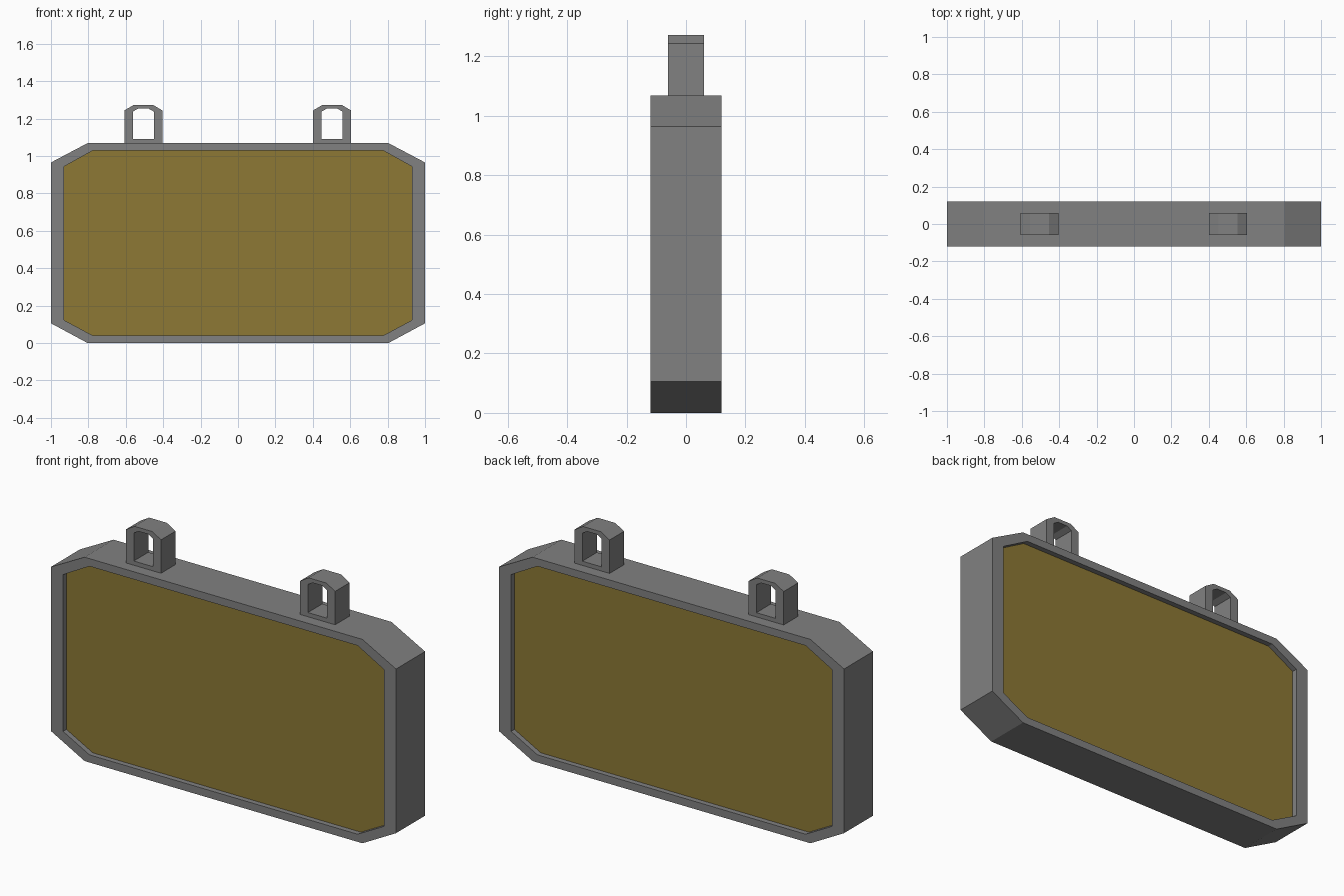
import bpy
import bmesh

cube = bpy.data.objects.get("Cube")
if cube:
    bpy.data.objects.remove(cube)


def material(name, rgb):
    mat = bpy.data.materials.new(name)
    mat.use_nodes = True
    color = (*rgb, 1)
    mat.diffuse_color = color
    mat.node_tree.nodes["Principled BSDF"].inputs["Base Color"].default_value = color
    return mat


GREY = material("grey metal", (0.22, 0.22, 0.22))
OCHRE = material("ochre panel", (0.266, 0.19, 0.036))


def octagon(x, corner_x, low, corner_low, corner_high, high):
    right = [(corner_x, low), (x, corner_low), (x, corner_high), (corner_x, high)]
    return right + [(-px, pz) for px, pz in reversed(right)]


def arch(x, top_x, low, shoulder, high):
    right = [(x, low), (x, shoulder), (top_x, high)]
    return right + [(-px, pz) for px, pz in reversed(right)]


def loft(name, sections, closed, x=0):
    """Bridge successive (outline, y) sections; close into a ring or cap both ends."""
    bm = bmesh.new()
    rows = [[bm.verts.new((px, y, pz)) for px, pz in outline] for outline, y in sections]
    pairs = list(zip(rows, rows[1:]))
    if closed:
        pairs.append((rows[-1], rows[0]))
    for a, b in pairs:
        for i in range(len(a)):
            j = (i + 1) % len(a)
            bm.faces.new((a[i], a[j], b[j], b[i]))
    if not closed:
        for row in (rows[0], rows[-1]):
            bm.faces.new(row).material_index = 1
    bmesh.ops.recalc_face_normals(bm, faces=bm.faces)
    mesh = bpy.data.meshes.new(name)
    bm.to_mesh(mesh)
    bm.free()
    mesh.materials.append(GREY)
    mesh.materials.append(OCHRE)
    obj = bpy.data.objects.new(name, mesh)
    obj.location.x = x
    bpy.context.collection.objects.link(obj)
    return obj


# Sign board: bevelled frame with a recessed panel on both faces
rim = octagon(1.0, 0.805, 0, 0.105, 0.965, 1.068)
panel = octagon(0.93, 0.777, 0.04, 0.122, 0.943, 1.028)
HALF, RECESSED = 0.12, 0.092
loft("sign_board", [(panel, -RECESSED), (panel, -HALF), (rim, -HALF),
                    (rim, HALF), (panel, HALF), (panel, RECESSED)], closed=False)

# Hanging loops on the top edge
outer = arch(0.102, 0.051, 1.068, 1.243, 1.273)
hole = arch(0.056, 0.028, 1.09, 1.237, 1.253)
for side, x in (("right", -0.506), ("left", 0.503)):
    loft(side + "_hanging_loop", [(hole, -0.06), (outer, -0.06),
                                  (outer, 0.06), (hole, 0.06)], closed=True, x=x)
